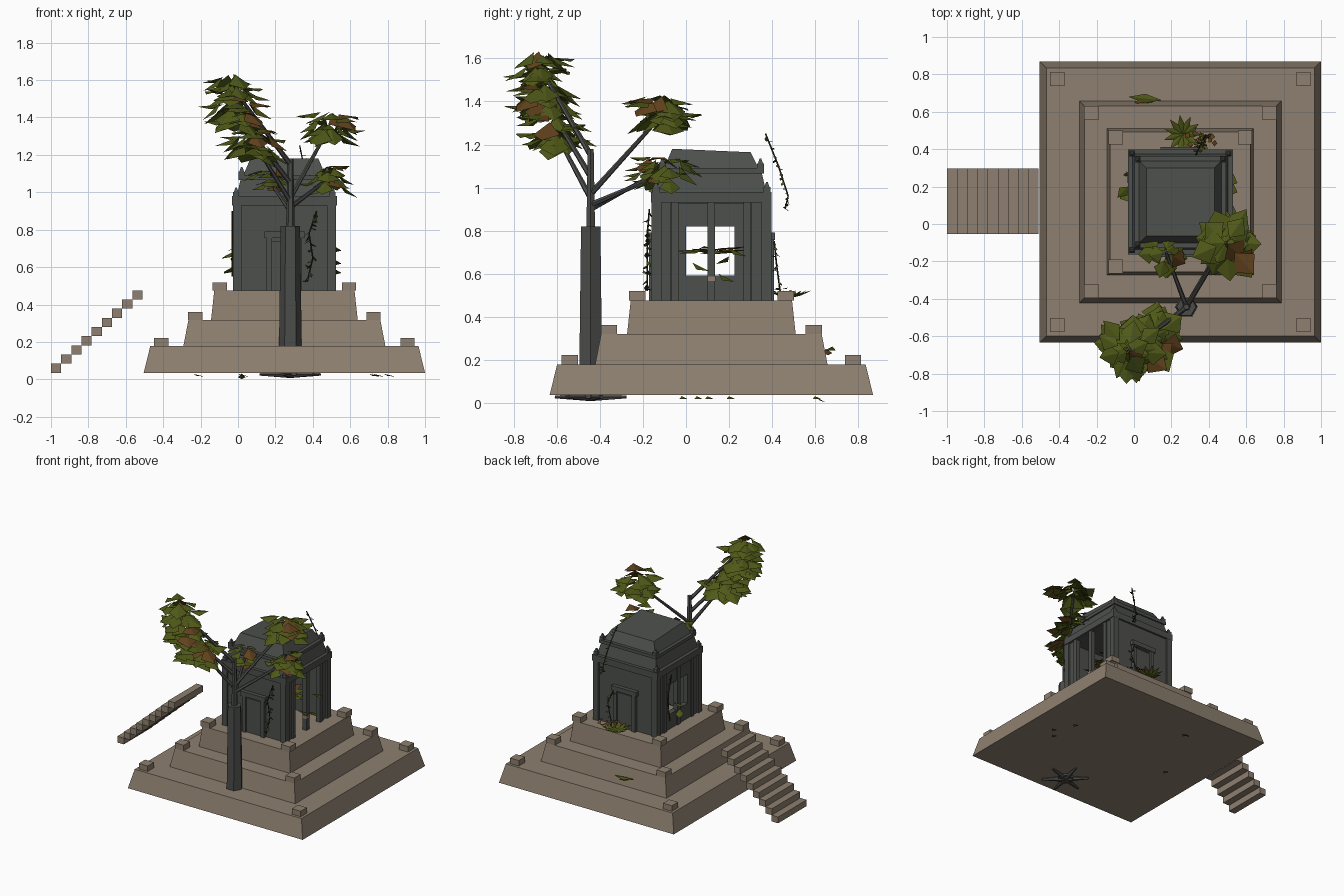
import bpy, bmesh, math, random
from mathutils import Vector

if "Cube" in bpy.data.objects:
    bpy.data.objects.remove(bpy.data.objects["Cube"])

random.seed(4)
CX, CY = 0.248, 0.118      # temple axis


def mat(name, c):
    m = bpy.data.materials.new(name)
    m.diffuse_color = (*c, 1)
    m.use_nodes = True
    m.node_tree.nodes["Principled BSDF"].inputs["Base Color"].default_value = m.diffuse_color
    return m


SAND = mat("sandstone", (0.27, 0.215, 0.16))
GREY = mat("dark stone", (0.075, 0.08, 0.073))
BARK = mat("grey bark", (0.07, 0.073, 0.068))
LEAF = mat("olive leaf", (0.078, 0.098, 0.009))
BROWN = mat("brown leaf", (0.12, 0.055, 0.012))
VINE = mat("dark vine", (0.03, 0.028, 0.012))


def finish(bm, name, *mats):
    me = bpy.data.meshes.new(name)
    bm.to_mesh(me)
    bm.free()
    ob = bpy.data.objects.new(name, me)
    for m in mats:
        me.materials.append(m)
    bpy.context.collection.objects.link(ob)
    return ob


def frustum(bm, cx, cy, z0, z1, h0, h1, tilt=0):
    """Square block tapering from half-width h0 to h1."""
    s = [(-1, -1), (1, -1), (1, 1), (-1, 1)]
    b = [bm.verts.new((cx + x * h0, cy + y * h0, z0)) for x, y in s]
    t = [bm.verts.new((cx + x * h1, cy + y * h1, z1 - y * tilt)) for x, y in s]
    bm.faces.new(b[::-1])
    bm.faces.new(t)
    for i in range(4):
        j = (i + 1) % 4
        bm.faces.new((b[i], b[j], t[j], t[i]))


def box(bm, x0, x1, y0, y1, z0, z1):
    r = bmesh.ops.create_cube(bm, size=1)
    for v in r['verts']:
        v.co = (x1 if v.co.x > 0 else x0, y1 if v.co.y > 0 else y0, z1 if v.co.z > 0 else z0)


def limb(bm, a, b, r0, r1, n=6):
    """Tapered prism between two points."""
    a, b = Vector(a), Vector(b)
    q = (b - a).to_track_quat('Z', 'Y')
    rings = []
    for p, r in ((a, r0), (b, r1)):
        rings.append([bm.verts.new(p + q @ Vector((r * math.cos(k * math.tau / n), r * math.sin(k * math.tau / n), 0)))
                      for k in range(n)])
    bm.faces.new(rings[0][::-1])
    bm.faces.new(rings[1])
    for k in range(n):
        j = (k + 1) % n
        bm.faces.new((rings[0][k], rings[0][j], rings[1][j], rings[1][k]))


def leaf(bm, base, d, length, width, fold=0.15, mi=0):
    """Kite leaf folded on its midrib, pointing along d."""
    base, d = Vector(base), Vector(d).normalized()
    side = d.cross(Vector((0, 0, 1)))
    side = side.normalized() if side.length > 0.01 else Vector((1, 0, 0))
    up = side.cross(d)
    mid = base + d * length * 0.5 - up * fold * width
    a, t = bm.verts.new(base), bm.verts.new(base + d * length)
    for sgn in (1, -1):
        s = bm.verts.new(mid + side * width * 0.5 * sgn)
        f = bm.faces.new((a, t, s) if sgn < 0 else (a, s, t))
        f.material_index = mi


# Three stepped terraces with corner blocks
tiers = [(0.035, 0.178, 0.752, 0.717, 0.658),
         (0.178, 0.318, 0.54, 0.513, 0.476),
         (0.318, 0.475, 0.392, 0.375, 0.345)]
for i, (z0, z1, h0, h1, off) in enumerate(tiers):
    bm = bmesh.new()
    frustum(bm, CX, CY, z0, z1, h0, h1)
    for sx in (-1, 1):
        for sy in (-1, 1):
            frustum(bm, CX + sx * off, CY + sy * off, z1, z1 + 0.043, 0.038, 0.038)
    finish(bm, f"terrace_{i + 1}", SAND)

# Detached stair on the left
bm = bmesh.new()
for i in range(9):
    x, z = -1 + i * 0.0544, 0.035 + i * 0.049
    box(bm, x, x + 0.0546, -0.053, 0.297, z, z + 0.049)
finish(bm, "stair", SAND)

# Shrine walls: blind front and back, open right side, windowed left side
bm = bmesh.new()
x0, x1, y0, y1 = CX - 0.262, CX + 0.262, CY - 0.265, CY + 0.265
box(bm, x0, x1, y0, y0 + 0.04, 0.475, 0.94)
box(bm, x0, x1, y1 - 0.04, y1, 0.475, 0.94)
for a, b, c, d in ((y0, -0.07, 0.475, 0.94), (0.305, y1, 0.475, 0.94), (-0.07, 0.305, 0.925, 0.94)):
    box(bm, x1 - 0.04, x1, a, b, c, d)
for a, b, c, d in ((y0, 0.0, 0.475, 0.94), (0.226, y1, 0.475, 0.94),
                   (0.0, 0.226, 0.82, 0.94), (0.0, 0.226, 0.475, 0.59)):
    box(bm, x0, x0 + 0.04, a, b, c, d)
finish(bm, "shrine_walls", GREY)

# Corner pillars and colonnade pillars
bm = bmesh.new()
for sx in (-1, 1):
    for sy in (-1, 1):
        frustum(bm, CX + sx * 0.252, CY + sy * 0.256, 0.475, 0.93, 0.023, 0.023)
    for y in (-0.05, 0.118, 0.285):
        frustum(bm, CX + sx * 0.254, y, 0.475, 0.93, 0.017, 0.017)
finish(bm, "pillars", GREY)

# Pale capitals on the middle pillar
bm = bmesh.new()
for z in (0.565, 0.935):
    box(bm, CX + 0.235, CX + 0.277, 0.1, 0.136, z, z + 0.022)
finish(bm, "pale_capitals", SAND)

# Blind doors, front and back
bm = bmesh.new()
for s in (-1, 1):
    def slab(xa, xb, depth, za, zb):
        ya, yb = sorted((CY + s * 0.26, CY + s * (0.265 + depth)))
        box(bm, xa, xb, ya, yb, za, zb)
    slab(CX - 0.07, CX + 0.07, 0.012, 0.475, 0.74)
    slab(CX - 0.095, CX - 0.065, 0.025, 0.475, 0.76)
    slab(CX + 0.065, CX + 0.095, 0.025, 0.475, 0.76)
    slab(CX - 0.107, CX + 0.107, 0.03, 0.755, 0.79)
finish(bm, "blind_doors", GREY)

# Stepped roof with cornice and corner finials
bm = bmesh.new()
frustum(bm, CX, CY, 0.93, 0.98, 0.28, 0.28)
frustum(bm, CX, CY, 0.98, 1.065, 0.255, 0.235)
frustum(bm, CX, CY, 1.065, 1.09, 0.245, 0.245)
frustum(bm, CX, CY, 1.09, 1.172, 0.22, 0.182, 0.008)
for h, z in ((0.258, 0.98), (0.228, 1.09)):
    for sx in (-1, 1):
        for sy in (-1, 1):
            x, y = CX + sx * h, CY + sy * h
            frustum(bm, x, y, z, z + 0.022, 0.016, 0.016)
            frustum(bm, x, y, z + 0.022, z + 0.045, 0.012, 0.004)
finish(bm, "roof", GREY)

# Tree trunk, roots and branches
TX, TY = 0.28, -0.443
clumps = [((-0.03, -0.68, 1.59), 0.155, 30), ((0.0, -0.66, 1.44), 0.18, 36), ((0.09, -0.61, 1.29), 0.17, 34),
          ((0.49, -0.10, 1.38), 0.175, 32), ((0.17, -0.15, 1.09), 0.125, 20), ((0.48, -0.09, 1.1), 0.15, 26)]
bm = bmesh.new()
limb(bm, (TX, TY, 0.02), (TX, TY, 0.82), 0.063, 0.052)
limb(bm, (TX, TY, 0.82), (TX, TY, 1.18), 0.023, 0.016)
for k in range(6):
    a = k * math.tau / 6 + 0.3
    limb(bm, (TX, TY, 0.028), (TX + 0.17 * math.cos(a), TY + 0.17 * math.sin(a), 0.026), 0.024, 0.007)
for (c, r, n), z in zip(clumps, (1.15, 1.05, 0.95, 0.97, 0.9, 0.92)):
    limb(bm, (TX, TY, z), (c[0], c[1], c[2] - 0.03), 0.014, 0.008)
finish(bm, "tree", BARK)

# Crown: drooping clumps of big kite leaves
bm = bmesh.new()
for c, r, n in clumps:
    for i in range(n):
        a = i * 2.4 + random.uniform(-0.3, 0.3)
        e = random.uniform(0, 0.5)
        o = Vector((math.cos(a), math.sin(a), 0))
        base = Vector(c) + o * r * e + Vector((0, 0, random.uniform(-0.06, 0.05)))
        leaf(bm, base, o + Vector((0, 0, -random.uniform(0.0, 1.1))), r * random.uniform(0.65, 0.9),
             r * random.uniform(0.65, 0.9), 0.15, 1 if i % 13 == 5 else 0)
finish(bm, "tree_leaves", LEAF, BROWN)

# Plant growing inside the shrine
bm = bmesh.new()
for i in range(18):
    a = i * 2.4
    o = Vector((math.cos(a), math.sin(a), random.uniform(-0.15, 0.1)))
    leaf(bm, Vector((0.30, 0.12, 0.715)) + o * 0.04, o, 0.13, 0.08, 0.1, i % 2)
for y, z in ((0.03, 0.65), (0.15, 0.6), (0.2, 0.72)):
    leaf(bm, (0.5, y, z), (0.2, 0.6, -0.3), 0.09, 0.09)
limb(bm, (0.3, 0.12, 0.475), (0.3, 0.12, 0.71), 0.01, 0.006, 4)
finish(bm, "indoor_plant", LEAF, BROWN)


# Hanging vines: wavy stem with small leaves
def vine(name, pts, count, size):
    bm = bmesh.new()
    for p, q in zip(pts, pts[1:]):
        limb(bm, p, q, 0.004, 0.004, 4)
        for i in range(count):
            b = Vector(p).lerp(Vector(q), (i + 0.5) / count)
            d = Vector((random.uniform(-1, 1), random.uniform(-0.5, 0.5), random.uniform(-1, 0.2)))
            leaf(bm, b, d, size, size * 0.7, 0.1, random.choice((0, 1, 1)))
    for f in bm.faces:
        if len(f.verts) == 4:
            f.material_index = 1
    finish(bm, name, LEAF, VINE)


vine("front_vine", [(0.42, -0.17, 0.9), (0.38, -0.18, 0.78), (0.4, -0.18, 0.65), (0.37, -0.18, 0.52)], 6, 0.04)
vine("back_vine", [(0.33, 0.37, 1.25), (0.36, 0.43, 1.1), (0.38, 0.475, 0.96), (0.4, 0.46, 0.9)], 7, 0.028)
vine("back_wall_vine", [(0.34, 0.41, 0.75), (0.38, 0.42, 0.65), (0.33, 0.44, 0.5)], 6, 0.03)
vine("side_vine", [(-0.03, 0.22, 0.9), (-0.03, 0.27, 0.72), (-0.03, 0.24, 0.55)], 4, 0.03)

# Fern and brown litter behind the shrine
bm = bmesh.new()
for i in range(11):
    a = i * math.tau / 11
    leaf(bm, (0.26, 0.48, 0.485), (math.cos(a), math.sin(a), 0.35), 0.11, 0.035)
for i in range(16):
    a = random.uniform(0, 6.28)
    leaf(bm, (random.uniform(0.25, 0.43), random.uniform(0.41, 0.5), random.uniform(0.48, 0.53)),
         (math.cos(a), math.sin(a), 0.2), 0.035, 0.03, 0.1, 1)
finish(bm, "fern", LEAF, BROWN)

# Loose leaves on the terraces, the left wall and under the base
bm = bmesh.new()
leaf(bm, (-0.03, 0.68, 0.26), (1, -0.1, -0.1), 0.18, 0.05)
leaf(bm, (0.0, 0.65, 0.25), (1, 0.1, -0.25), 0.12, 0.05, 0.1, 1)
leaf(bm, (-0.03, 0.2, 0.68), (-0.5, -0.5, -0.3), 0.09, 0.06)
leaf(bm, (-0.03, 0.12, 0.6), (-0.4, 0.6, -0.3), 0.09, 0.06)
for x, y in ((-0.24, 0.1), (0.0, 0.6), (0.7, 0.2), (0.78, 0.05), (0.72, -0.02)):
    leaf(bm, (x, y, 0.03), (1, 0.3, -0.25), 0.06, 0.04)
leaf(bm, (0.02, 0.6, 0.03), (0, 1, -0.6), 0.055, 0.04)
finish(bm, "loose_leaves", LEAF, BROWN)
